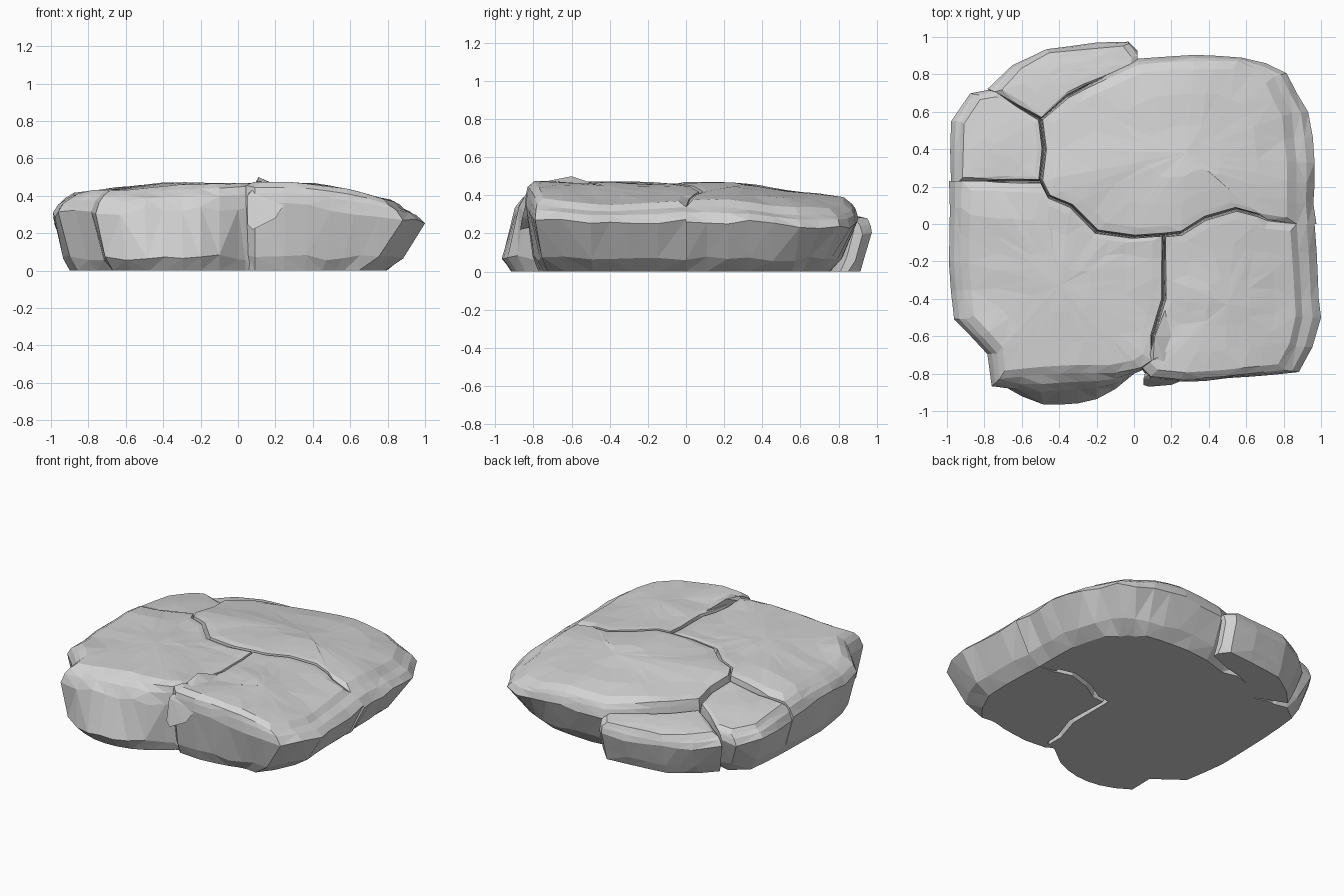
import bpy, bmesh, math, random
from mathutils import Vector, noise

random.seed(4)
cube = bpy.data.objects.get("Cube")
if cube:
    bpy.data.objects.remove(cube)

stone_grey = bpy.data.materials.new("stone_grey")
stone_grey.use_nodes = True
GREY = (0.65, 0.65, 0.65, 1)
stone_grey.diffuse_color = GREY
stone_grey.node_tree.nodes["Principled BSDF"].inputs["Base Color"].default_value = GREY


def add_object(name, bm):
    bmesh.ops.recalc_face_normals(bm, faces=bm.faces)
    mesh = bpy.data.meshes.new(name)
    bm.to_mesh(mesh)
    bm.free()
    mesh.materials.append(stone_grey)
    obj = bpy.data.objects.new(name, mesh)
    bpy.context.collection.objects.link(obj)
    return obj


def surface(x, y):
    """Height of the worn upper surface, sloping to the left and the back."""
    z = 0.465
    z -= 0.12 * max(0, (x - 0.3) / 0.6) ** 1.6
    z -= 0.10 * max(0, (y - 0.1) / 0.8) ** 1.5
    z -= 0.05 * max(0, (-x - 0.4) / 0.5)
    return z + 0.02 * noise.noise(Vector((x * 2.5, y * 4, 0.3)))


def resample(points, step=0.13):
    result = []
    for a, b in zip(points, points[1:] + points[:1]):
        a, b = Vector(a), Vector(b)
        n = max(1, round((b - a).length / step))
        result += [a.lerp(b, i / n) for i in range(n)]
    return result


def rim(p):
    """Outward direction on the cluster's rim, fading to zero on the seams."""
    r = (p.x ** 4 + p.y ** 4) ** 0.25
    weight = min(1, max(0, (r - 0.72) / 0.1))
    return Vector((p.x ** 3, p.y ** 3)).normalized() * weight


def stone(name, outline, drop=0.0, under=1.0, over=1.0, toe=0.0, gap=0.0):
    """Slab with undercut sides, a rounded shoulder and an uneven top."""
    points = resample(outline)
    centre = sum(points, Vector((0, 0))) / len(points)
    bm = bmesh.new()
    rings = [[] for _ in range(8)]
    for p in points:
        n = rim(p)
        seam = (centre - p).normalized() * (1 - n.length)
        # corners are undercut more than straight sides
        low = Vector((n.x * (0.19 if n.x > 0 else 0.10),
                      n.y * (0.14 if n.y > 0 else 0.07)))
        low *= under * (1 + 1.1 * abs(n.x * n.y))
        high = Vector((n.x * (0.10 if n.x > 0 else 0.07),
                       n.y * (0.03 if n.y > 0 else 0.015))) * over
        # bulging foot on the front edge
        foot = Vector((0, 0))
        if toe and p.y < -0.72 and -0.82 < p.x < 0.02:
            foot.y = -toe * math.sin(math.pi * (p.x + 0.82) / 0.84) ** 0.75
        wobble = n * random.uniform(-0.012, 0.006)
        shoulder = p - high + seam * 0.012
        top = surface(*shoulder) - drop
        edge = top - 0.018 * n.length - 0.005
        belly = top * random.uniform(0.68, 0.78)
        mid = p + wobble + foot * 0.4
        bevel = mid.lerp(shoulder, 0.45)
        base = p - low + foot * 0.9 + seam * gap
        shelf = p - low * 0.55 + foot + wobble + seam * gap * 0.7
        levels = [(base, 0), (shelf, 0.07 + random.uniform(-0.015, 0.015)),
                  (mid, belly), (bevel, belly + (edge - belly) * 0.65), (shoulder, edge)]
        for k in (0.09, 0.36, 0.7):
            q = shoulder.lerp(centre, k)
            bump = random.uniform(-0.003, 0.003) * (1 - k)
            levels.append((q, surface(*q) - drop + bump))
        for ring, (q, z) in zip(rings, levels):
            ring.append(bm.verts.new((q.x, q.y, z)))
    count = len(points)
    for a, b in zip(rings, rings[1:]):
        for i in range(count):
            j = (i + 1) % count
            bm.faces.new((a[i], a[j], b[j], b[i]))
    peak = bm.verts.new((centre.x, centre.y, surface(*centre) - drop))
    for i in range(count):
        bm.faces.new((rings[-1][i], rings[-1][(i + 1) % count], peak))
    bm.faces.new(rings[0])
    bmesh.ops.triangulate(bm, faces=[f for f in bm.faces if len(f.verts) == 4])
    return add_object(name, bm)


# Seams shared by neighbouring stones
back_joint, side_joint, front_joint = (-0.5, 0.56), (-0.5, 0.23), (0.16, -0.06)
back_seam = [(-0.36, 0.68), (-0.15, 0.8), (0.02, 0.88)]
side_seam = [(-0.48, 0.4)]
middle_seam = [(-0.46, 0.15), (-0.34, 0.1), (-0.2, -0.04), (0, -0.07)]
left_seam = [(0.25, -0.05), (0.38, 0.03), (0.55, 0.08), (0.78, 0.02), (0.97, 0)]
front_seam = [(0.16, -0.4), (0.1, -0.6), (0.1, -0.74), (0.04, -0.78)]
side_end, corner_end = (-0.99, 0.23), (-0.78, 0.72)

# Large slab at the back
stone("back_slab",
      [back_joint] + back_seam
      + [(0.2, 0.9), (0.58, 0.9), (0.82, 0.81), (0.94, 0.6), (0.97, 0.33)]
      + left_seam[::-1] + [front_joint] + middle_seam[::-1]
      + [side_joint] + side_seam)

# Slab at the front left
stone("front_left_slab",
      [front_joint] + left_seam
      + [(0.99, -0.3), (1, -0.5), (0.96, -0.66), (0.88, -0.79),
         (0.5, -0.83), (0.25, -0.845), (0.09, -0.83)]
      + front_seam[::-1], gap=0.035)

# Slab at the front right, with a bulging foot
stone("front_right_slab",
      [side_joint] + middle_seam + [front_joint] + front_seam
      + [(0, -0.79), (-0.1, -0.81), (-0.3, -0.81), (-0.5, -0.82), (-0.76, -0.84),
         (-0.79, -0.7), (-0.97, -0.51), (-1, -0.2), side_end],
      drop=0.005, toe=0.2)

# Smaller stones at the back right corner
stone("side_stone",
      [side_end, side_joint] + side_seam + [back_joint, corner_end,
       (-0.88, 0.7), (-0.98, 0.55)], drop=0.03, over=0.8)
stone("corner_stone",
      [corner_end, back_joint] + back_seam
      + [(0.02, 0.92), (-0.03, 0.985), (-0.2, 0.97), (-0.47, 0.945), (-0.65, 0.85)],
      drop=0.075, under=0.5, over=0.7)

# Long splinter wedged into the front seam
bm = bmesh.new()
for co in [(0.05, -0.86, 0.25), (0.05, -0.83, 0.4), (0.1, -0.78, 0.46),
           (0.11, -0.6, 0.5), (0.17, -0.45, 0.45), (0.2, -0.6, 0.46),
           (0.25, -0.84, 0.36), (0.2, -0.86, 0.28), (0.08, -0.87, 0.22),
           (0.19, -0.8, 0.46), (0.1, -0.78, 0.24)]:
    bm.verts.new(co)
bmesh.ops.convex_hull(bm, input=bm.verts)
add_object("front_splinter", bm)
